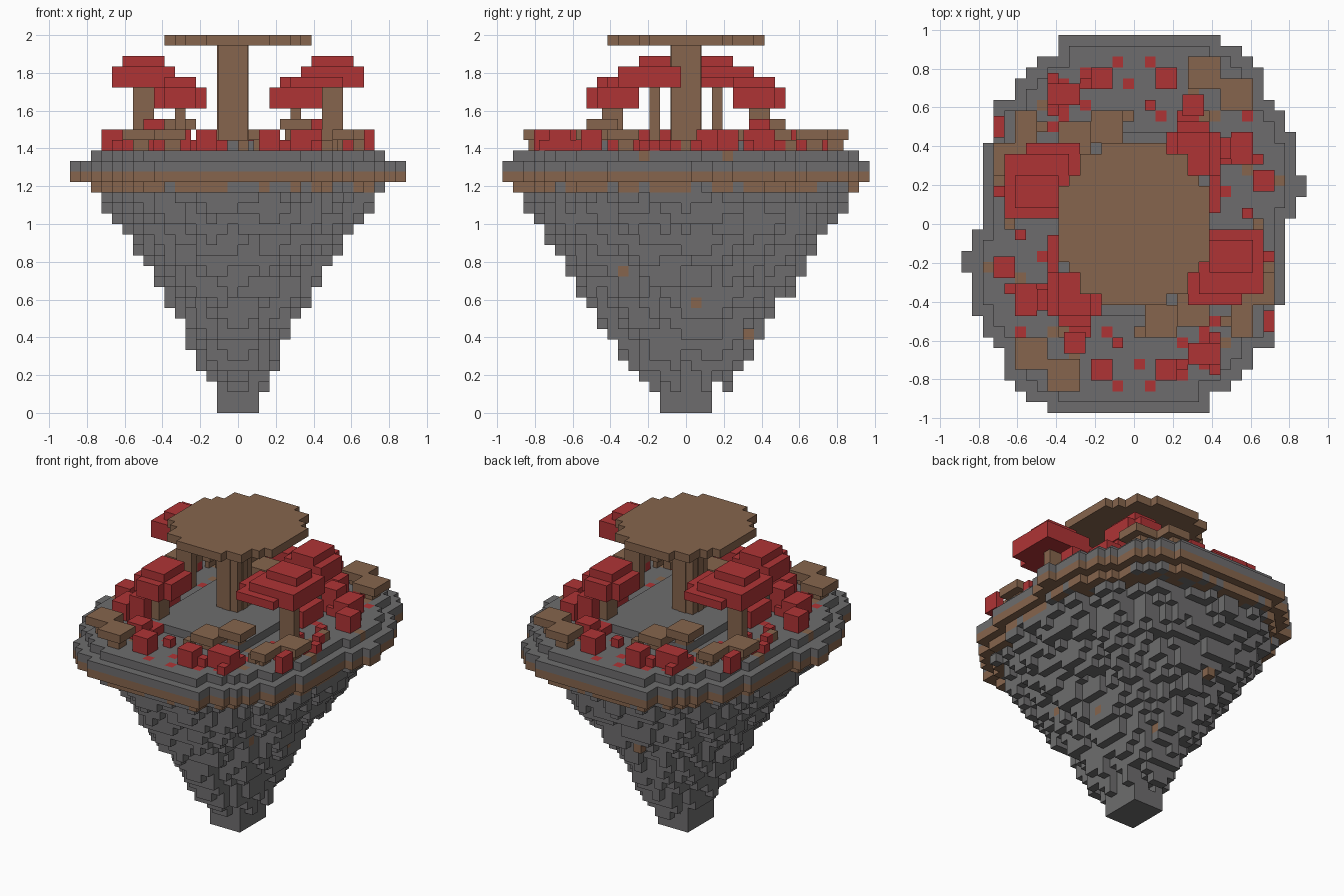
import bpy, bmesh, random
from mathutils import Vector

random.seed(7)
V = 1 / 18  # edge of one block

cube = bpy.data.objects.get("Cube")
if cube:
    bpy.data.objects.remove(cube)


def material(name, color):
    m = bpy.data.materials.new(name)
    m.use_nodes = True
    m.diffuse_color = (*color, 1)
    m.node_tree.nodes["Principled BSDF"].inputs["Base Color"].default_value = (*color, 1)
    return m


GREY = material("stone_grey", (0.155, 0.152, 0.155))
BROWN = material("earth_brown", (0.24, 0.13, 0.074))
RED = material("leaf_red", (0.43, 0.034, 0.036))
MATS = [GREY, BROWN, RED]


def finish(bm, name, mats):
    mesh = bpy.data.meshes.new(name)
    bm.to_mesh(mesh)
    bm.free()
    for m in mats:
        mesh.materials.append(m)
    ob = bpy.data.objects.new(name, mesh)
    bpy.context.collection.objects.link(ob)
    return ob


def block_mesh(name, cells):
    """Build only the exposed faces of a set of blocks {(i, j, k): material index}."""
    bm = bmesh.new()
    verts = {}

    def vert(p):
        key = tuple(round(2 * c) for c in p)
        if key not in verts:
            verts[key] = bm.verts.new(p * V)
        return verts[key]

    for cell, mat in cells.items():
        centre = Vector(cell) + Vector((0.5, 0, 0.5))
        for axis in range(3):
            for sign in (-1, 1):
                n = Vector((0, 0, 0))
                n[axis] = sign
                if tuple(int(a + b) for a, b in zip(cell, n)) in cells:
                    continue
                u = Vector((0, 0, 0))
                u[(axis + 1) % 3] = 0.5
                w = n.cross(u)
                c = centre + n / 2
                f = bm.faces.new([vert(c + a * u + b * w)
                                  for a, b in ((-1, -1), (1, -1), (1, 1), (-1, 1))])
                f.material_index = mat
    return finish(bm, name, MATS)


def boxes(name, mat, items):
    """Boxes given as x0, x1, y0, y1, z0, z1 in blocks."""
    bm = bmesh.new()
    for x0, x1, y0, y1, z0, z1 in items:
        vs = bmesh.ops.create_cube(bm, size=V)["verts"]
        bmesh.ops.scale(bm, vec=(x1 - x0, y1 - y0, z1 - z0), verts=vs)
        bmesh.ops.translate(bm, vec=Vector((x0 + x1, y0 + y1, z0 + z1)) * V / 2, verts=vs)
    return finish(bm, name, [mat])


def turned(items):
    """Each box together with its copy turned half round the centre."""
    return items + [(-b, -a, -d, -c, e, f) for a, b, c, d, e, f in items]


# Island outline: reach towards +x for each row, turned half round for -x
def reach(j):
    for limit, r in ((-16, 7), (-15, 9), (-14, 10), (-12, 11), (-8, 13), (0, 14),
                     (2, 15), (4, 16), (8, 15), (10, 14), (11, 13), (14, 12), (15, 11), (16, 10)):
        if j <= limit:
            return r
    return 8


rim = {(i, j) for j in range(-17, 18) for i in range(-reach(-j), reach(j))}
near = [(a, b) for a in (-1, 0, 1) for b in (-1, 0, 1)]
inner = {(i, j) for i, j in rim if all((i + a, j + b) in rim for a, b in near)}
TOP = 25
cells = {}

# Jagged stone underside, tapering downwards
lumps = {}
for i, j in rim:
    shift = lumps.setdefault((i // 2, j // 2), random.choice((0, 0, 0, 1, 1, 2)))
    shift += random.choice((0, 0, 0, 1))
    for k in range(TOP - 4):
        e = k - shift
        if e < 0 and k > 1:
            continue
        e = max(e, 0)
        half_x, half_y = 2 + 0.36 * e + 0.0105 * e * e, 2.9 + 0.65 * e
        if (abs(i + 0.5) / half_x) ** 2.3 + (abs(j) / half_y) ** 2.3 <= 1:
            cells[i, j, k] = 1 if random.random() < 0.008 else 0

# Earth band, stone rim and ground layer
for i, j in rim:
    if (i, j) in inner:
        cells[i, j, TOP - 4] = 1 if random.random() < 0.75 else 0
    cells[i, j, TOP - 3] = 1
    cells[i, j, TOP - 2] = 0
    if (i, j) in inner:
        cells[i, j, TOP - 1] = 0

# Scattered leaves and soil flush with the ground, a few standing proud
for i, j in sorted(inner):
    ring = (i / 14) ** 2 + (j / 16) ** 2
    if j >= 0 and 0.35 < ring < 0.95 and random.random() < 0.22:
        mat = random.choice((1, 2, 2))
        k = random.choice((TOP - 1, TOP - 1, TOP))
        cells[i, j, k] = cells[-1 - i, -j, k] = mat

block_mesh("rock_island", cells)

# Raised stone floor in the middle
boxes("stone_floor", GREY, turned([(-6, 6, -8.5, 8.5, TOP, TOP + 0.98)]) [:1])

# Central column with fluted corners, and its round top
boxes("central_column", BROWN, [(-2, 1, -0.5, 0.5, TOP, 35), (-1, 0, -1.5, 1.5, TOP, 35),
                                (-1.9, 0.9, -1.4, 1.4, TOP, 35)])
disc = {(i, j, 35): 1 for i in range(-7, 7) for j in range(-7, 8)
        if ((i + 0.5) / 7.2) ** 2 + (j / 7.7) ** 2 <= 1}
block_mesh("round_table_top", disc)

# Tall and short trees
boxes("tall_tree_canopies", RED, turned([
    (-11, -7, 1.5, 4.5, 33, 34), (-12, -6, 0.5, 6.5, 31, 33),
    (-10, -5, 0.5, 7.5, 31, 32), (-10, -4, 1.5, 5.5, 31, 32)]))
boxes("tall_tree_trunks", BROWN, turned([(-10, -8, 2.5, 3.5, TOP, 31)]))
boxes("short_tree_canopies", RED, turned([
    (3, 8, 4.5, 8.5, 29, 31), (4, 7, 5.5, 9.5, 29, 31), (4, 7, 4.5, 8.5, 31, 32)]))
boxes("short_tree_trunks", BROWN, turned([(5, 6, 6, 8, TOP, 29)]))


# Flat brown caps on stumps: centre, width, depth, top
def cap(x, y, w, d, top):
    return [(x - w / 2, x + w / 2, y - d / 2, y + d / 2, top - 1, top),
            (x - w / 2 + 1, x + w / 2 - 0.5, y - d / 2 + 0.5, y + d / 2 - 1, TOP, top - 1)]


caps = []
for spec in ((-5.5, 8, 3, 3, 28), (-2.5, 9, 3, 3, 27), (-9.5, -12, 3, 3, 27),
             (-6.5, -14, 3, 3, 27), (-11.5, 6, 3, 3, 27), (-10, 9, 2, 3, 27)):
    caps += cap(*spec)
boxes("brown_caps", BROWN, turned(caps))

# Low red bushes: centre, width, depth, top
bushes = []
for x, y, w, d, top in ((-3, 13.5, 2, 2, 27), (3, 13.5, 2, 2, 27), (10, 7, 2, 3, 27),
                        (12, 4, 2, 2, 27), (-6.5, 12, 3, 2, 27), (-7.5, 12, 1, 4, 26),
                        (5.5, 11, 2, 2, 27), (8, 7, 2, 2, 28), (7.5, 3, 1, 4, 27),
                        (5.5, 9.5, 3, 2, 26), (-12.5, 9, 1, 2, 27)):
    bushes.append((x - w / 2, x + w / 2, y - d / 2, y + d / 2, TOP, top))
boxes("red_bushes", RED, turned(bushes))
